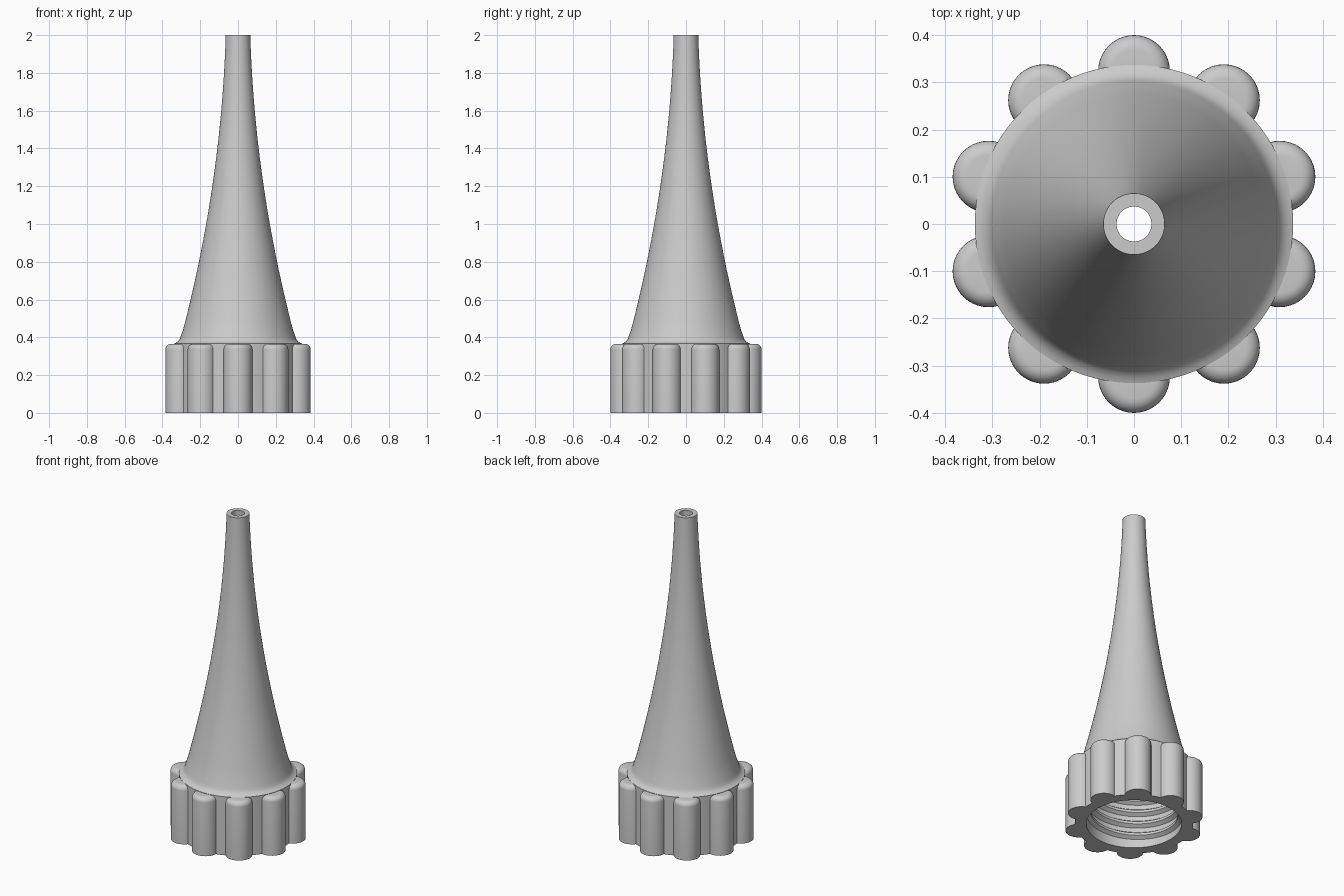
import bpy, bmesh, math

if "Cube" in bpy.data.objects:
    bpy.data.objects.remove(bpy.data.objects["Cube"])

plastic = bpy.data.materials.new("grey plastic")
plastic.diffuse_color = (0.6, 0.6, 0.6, 1)
plastic.use_nodes = True
plastic.node_tree.nodes["Principled BSDF"].inputs["Base Color"].default_value = plastic.diffuse_color


def finish(name, bm, angle=35):
    bmesh.ops.recalc_face_normals(bm, faces=bm.faces)
    mesh = bpy.data.meshes.new(name)
    bm.to_mesh(mesh)
    bm.free()
    mesh.materials.append(plastic)
    obj = bpy.data.objects.new(name, mesh)
    bpy.context.collection.objects.link(obj)
    bpy.ops.object.select_all(action='DESELECT')
    obj.select_set(True)
    bpy.context.view_layer.objects.active = obj
    bpy.ops.object.shade_smooth_by_angle(angle=math.radians(angle))
    return obj


def grid_faces(bm, rings, close_rings=False):
    """Bridge consecutive closed rings of vertices."""
    pairs = list(zip(rings, rings[1:]))
    if close_rings:
        pairs.append((rings[-1], rings[0]))
    for a, b in pairs:
        n = len(a)
        for i in range(n):
            j = (i + 1) % n
            bm.faces.new((a[i], a[j], b[j], b[i]))


def ring(bm, r, z, n, cx=0.0):
    return [bm.verts.new((cx + r * math.cos(2 * math.pi * i / n),
                          r * math.sin(2 * math.pi * i / n), z)) for i in range(n)]


# Nozzle body: flared spout, shoulder fillet, collar and hollow inside
def spout_radius(z):
    t = 2 - z
    return 0.065 + 0.03 * t + 0.0735 * t * t


STEPS = 24
heights = [0.44 + (2 - 0.44) * i / STEPS for i in range(STEPS + 1)]
BORE = 0.272
outer = [(0.337, 0), (0.337, 0.368), (0.327, 0.372), (0.316, 0.38),
         (0.307, 0.392), (0.302, 0.41)]
outer += [(spout_radius(z), z) for z in heights]
inner = [(spout_radius(z) - 0.028 - 0.012 * (2 - z) / 1.56, z) for z in reversed(heights)]
inner += [(0.25, 0.37), (BORE, 0.37), (BORE, 0)]
bm = bmesh.new()
grid_faces(bm, [ring(bm, r, z, 96) for r, z in outer + inner], close_rings=True)
finish("nozzle_body", bm)

# Grip lobes: rounded-top posts around the collar, kept out of the bore
LOBE_R, LOBE_C, LOBE_H, ROUND = 0.076, 0.324, 0.366, 0.03
for k in range(10):
    bm = bmesh.new()
    profile = [(LOBE_R, 0)]
    for i in range(7):
        a = math.pi / 2 * i / 6
        profile.append((LOBE_R - ROUND + ROUND * math.cos(a),
                        LOBE_H - ROUND + ROUND * math.sin(a)))
    rings = [ring(bm, r, z, 40, LOBE_C) for r, z in profile]
    grid_faces(bm, rings)
    bm.faces.new(rings[0])
    bm.faces.new(rings[-1])
    for v in bm.verts:
        d = math.hypot(v.co.x, v.co.y)
        if d < 0.325:
            v.co.x *= 0.325 / d
            v.co.y *= 0.325 / d
    lobe = finish("grip_lobe", bm)
    lobe.rotation_euler.z = math.radians(90 + 36 * k)

# Internal screw thread: helical ridge with tapered ends
TURNS, PER, PITCH = 4, 64, 0.075
bm = bmesh.new()
total = TURNS * PER
sections = []
for i in range(total + 1):
    a = 2 * math.pi * i / PER
    z = 0.03 + PITCH * i / PER
    fade = min(1, i / 12, (total - i) / 12)
    crest = BORE + 0.002 - 0.024 * fade
    shape = [(BORE + 0.004, z - 0.026), (crest, z - 0.008),
             (crest, z + 0.008), (BORE + 0.004, z + 0.026)]
    sections.append([bm.verts.new((r * math.cos(a), r * math.sin(a), h)) for r, h in shape])
grid_faces(bm, sections)
bm.faces.new(sections[0])
bm.faces.new(sections[-1])
finish("screw_thread", bm)
